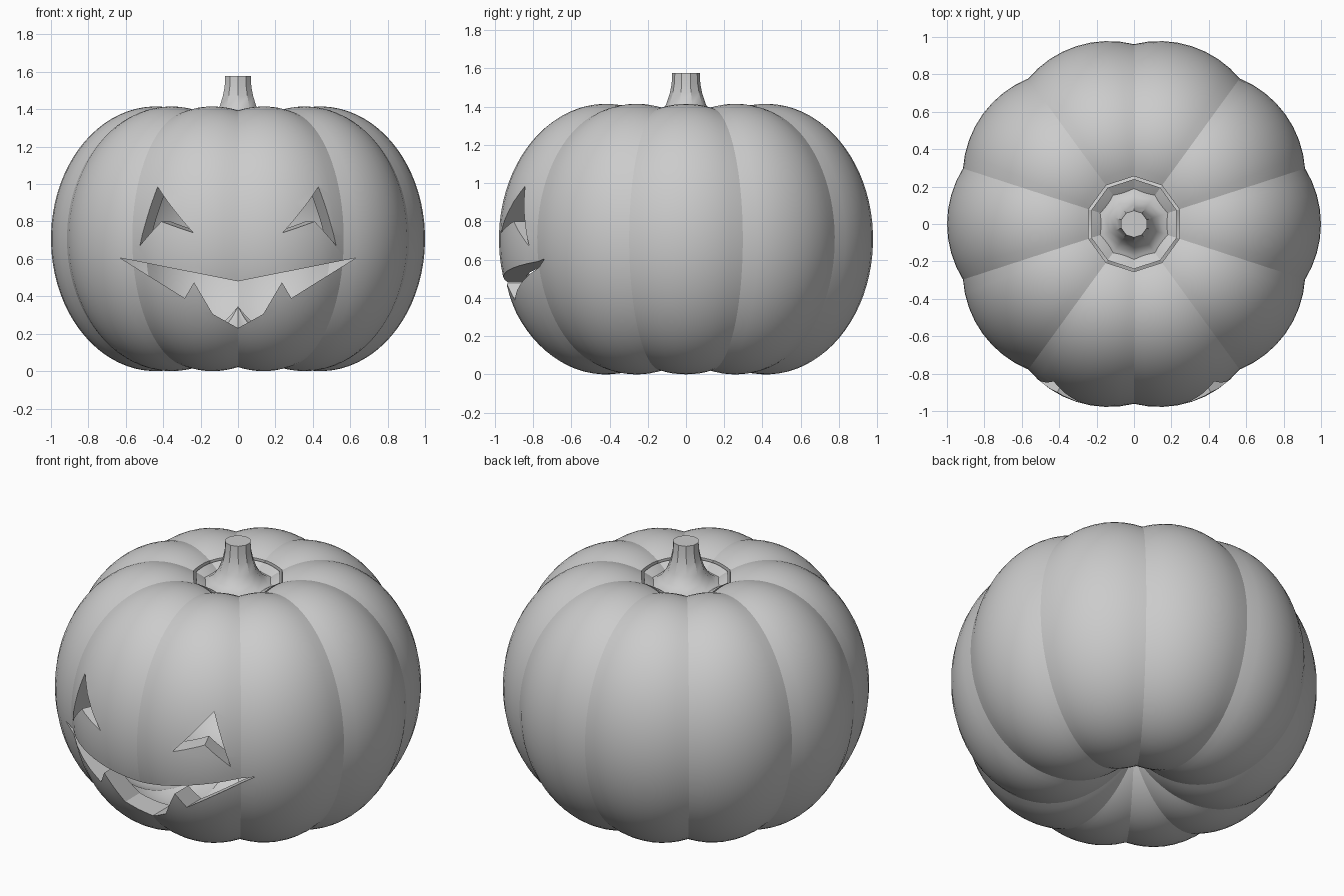
import bpy, bmesh
from math import sin, cos, acos, sqrt, pi, radians

cube = bpy.data.objects.get("Cube")
if cube:
    bpy.data.objects.remove(cube, do_unlink=True)

# Ten overlapping ellipsoid lobes stand in a ring
LOBES, RING, WIDE, TALL, WALL = 10, 0.44, 0.56, 0.7075, 0.12
STEP = 2 * pi / LOBES

grey = bpy.data.materials.new("matte grey")
grey.use_nodes = True
grey.diffuse_color = (0.6, 0.6, 0.6, 1)
bsdf = next(n for n in grey.node_tree.nodes if n.type == 'BSDF_PRINCIPLED')
bsdf.inputs["Base Color"].default_value = grey.diffuse_color


def finish(name, bm):
    bmesh.ops.remove_doubles(bm, verts=bm.verts, dist=1e-4)
    bmesh.ops.recalc_face_normals(bm, faces=bm.faces)
    mesh = bpy.data.meshes.new(name)
    bm.to_mesh(mesh)
    bm.free()
    obj = bpy.data.objects.new(name, mesh)
    bpy.context.collection.objects.link(obj)
    mesh.materials.append(grey)
    return obj


def activate(obj):
    bpy.ops.object.select_all(action='DESELECT')
    obj.select_set(True)
    bpy.context.view_layer.objects.active = obj


def smooth(obj, degrees):
    activate(obj)
    bpy.ops.object.shade_smooth_by_angle(angle=radians(degrees))


def bridge(bm, a, b):
    for i in range(len(a)):
        j = (i + 1) % len(a)
        bm.faces.new((a[i], a[j], b[j], b[i]))


def lobed_shell(name, edge, end_sign, thick, rows, per_lobe=8):
    """Ribbed skin from a ten-sided edge to the axis, with an inner skin."""
    bm = bmesh.new()
    count = LOBES * per_lobe
    skins = []
    for depth in (0, thick):
        rings = []
        for k in range(rows + 1):
            ring = []
            for i in range(count):
                lobe = round(i / per_lobe - 0.01)
                az = i * STEP / per_lobe
                t = az - lobe * STEP
                c = RING * cos(t)
                rho = sqrt(WIDE ** 2 - (RING * sin(t)) ** 2)
                high = TALL * rho / WIDE - depth
                rim = edge * cos(STEP / 2) / cos(t)
                start = acos((rim - c) / rho)
                end = end_sign * acos(-c / rho)
                phi = start + (end - start) * k / rows
                out = rho - depth if cos(phi) > 0 else rho
                r = c + out * cos(phi)
                ring.append(bm.verts.new((r * cos(az), r * sin(az), TALL + high * sin(phi))))
            rings.append(ring)
        for a, b in zip(rings, rings[1:]):
            bridge(bm, a, b)
        skins.append(rings)
    bridge(bm, skins[0][0], skins[1][0])
    return finish(name, bm)


def surface_y(x, z):
    """Front surface of the lobes at a given x and z."""
    h = WIDE ** 2 * (1 - ((z - TALL) / TALL) ** 2)
    ys = []
    for k in range(LOBES):
        dx = x - RING * cos(k * STEP)
        if h > dx * dx:
            ys.append(RING * sin(k * STEP) - sqrt(h - dx * dx))
    return min(ys)


def carve(body, outline, slant):
    """Cut a slanted prism through the front wall."""
    bm = bmesh.new()
    caps = []
    for y in (-1.2, -0.5):
        caps.append([bm.verts.new((x + slant * (y - surface_y(x, z)), y, z)) for x, z in outline])
        bm.faces.new(caps[-1])
    bridge(bm, *caps)
    cutter = finish("cutter", bm)
    cutter.hide_render = True
    activate(body)
    mod = body.modifiers.new("carve", 'BOOLEAN')
    mod.operation, mod.solver, mod.object = 'DIFFERENCE', 'EXACT', cutter
    bpy.ops.object.modifier_apply(modifier=mod.name)
    bpy.data.objects.remove(cutter, do_unlink=True)


# Hollow body with carved eyes and mouth
body = lobed_shell("pumpkin_body", 0.255, -1, WALL, 56)
eye = [(0.43, 0.985), (0.525, 0.67), (0.41, 0.80), (0.24, 0.74)]
for side in (1, -1):
    carve(body, [(side * x, z) for x, z in eye], -0.45 * side)
half = [(0.63, 0.605), (0.285, 0.39), (0.235, 0.475), (0.135, 0.305)]
mouth = [(0, 0.48)] + half + [(0, 0.23)] + [(-x, z) for x, z in reversed(half)]
carve(body, mouth, 0)
smooth(body, 20)

# Lid sitting in the top opening
lid = lobed_shell("lid", 0.24, 1, 0.1, 8)
smooth(lid, 30)

# Flared ten-sided stem
bm = bmesh.new()
profile = [(0.21, 1.325), (0.17, 1.335), (0.135, 1.36), (0.105, 1.41),
           (0.085, 1.47), (0.075, 1.52), (0.072, 1.577)]
rings = [[bm.verts.new((r * cos((i + 0.5) * STEP), r * sin((i + 0.5) * STEP), z))
          for i in range(LOBES)] for r, z in profile]
for a, b in zip(rings, rings[1:]):
    bridge(bm, a, b)
bm.faces.new(rings[0])
bm.faces.new(rings[-1])
stem = finish("stem", bm)
smooth(stem, 32)
